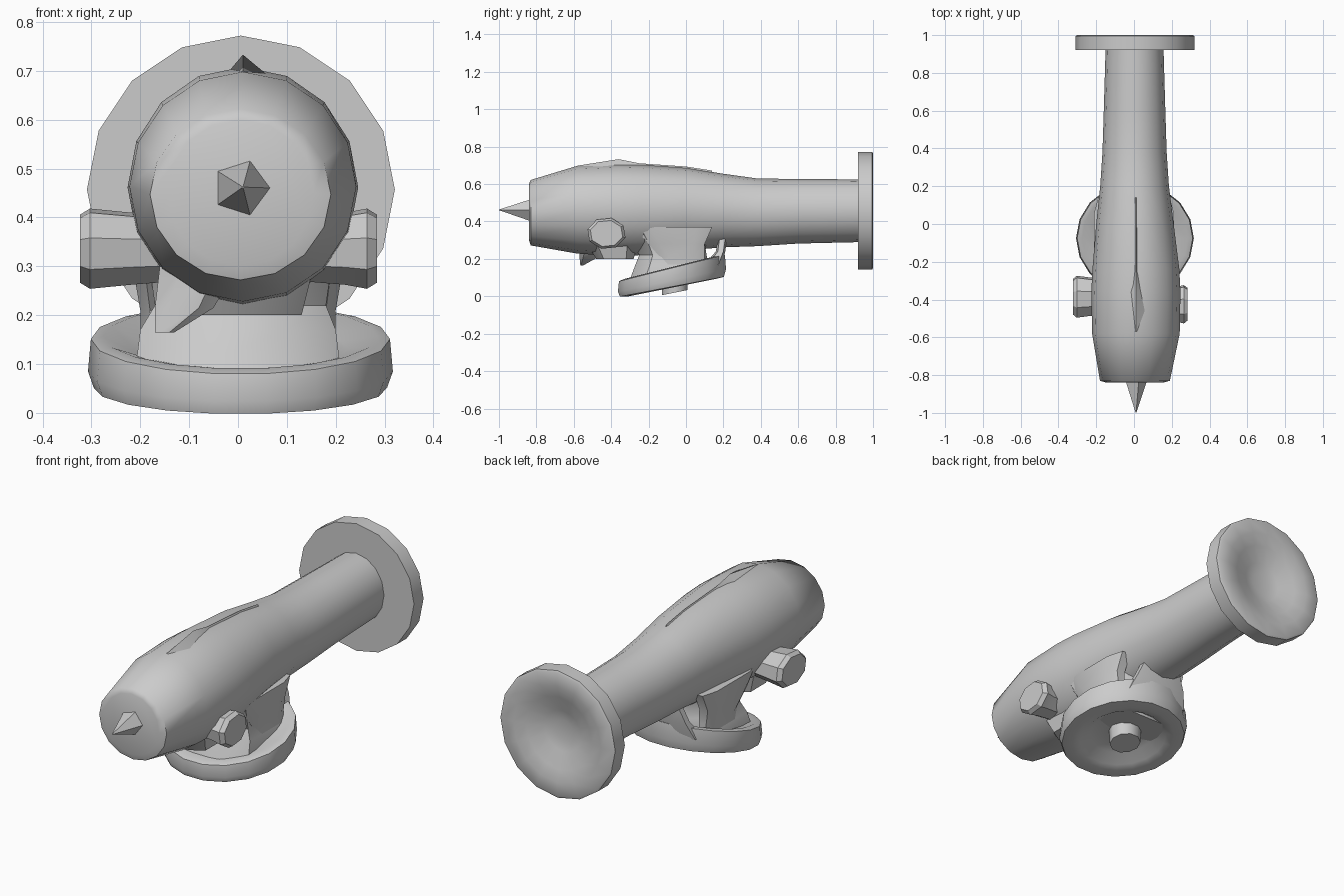
import bpy, bmesh, math

if "Cube" in bpy.data.objects:
    bpy.data.objects.remove(bpy.data.objects["Cube"])


def finish(name, bm, angle=40):
    bmesh.ops.remove_doubles(bm, verts=bm.verts, dist=1e-5)
    bmesh.ops.recalc_face_normals(bm, faces=bm.faces)
    mesh = bpy.data.meshes.new(name)
    bm.to_mesh(mesh)
    bm.free()
    ob = bpy.data.objects.new(name, mesh)
    bpy.context.collection.objects.link(ob)
    bpy.ops.object.select_all(action='DESELECT')
    ob.select_set(True)
    bpy.context.view_layer.objects.active = ob
    bpy.ops.object.shade_smooth_by_angle(angle=math.radians(angle))
    return ob


def loft(name, rings, angle=40):
    """Skin a list of equally long point rings and cap both ends."""
    bm = bmesh.new()
    loops = [[bm.verts.new(p) for p in ring] for ring in rings]
    n = len(loops[0])
    for a, b in zip(loops, loops[1:]):
        for i in range(n):
            j = (i + 1) % n
            bm.faces.new((a[i], a[j], b[j], b[i]))
    bm.faces.new(loops[0])
    bm.faces.new(loops[-1])
    return finish(name, bm, angle)


def ring_y(y, cx, rx, z0, z1, n=16):
    """Oval cross-section standing across the y axis."""
    cz, rz = (z0 + z1) / 2, (z1 - z0) / 2
    return [(cx + rx * math.cos(t), y, cz + rz * math.sin(t))
            for t in (2 * math.pi * i / n for i in range(n))]


def tilted_ring(r, z, slope=0.2, cy=-0.075, n=18):
    """Horizontal circle whose height rises towards the back."""
    out = []
    for i in range(n):
        t = 2 * math.pi * i / n
        y = cy + r * 0.94 * math.sin(t)
        out.append((0.005 + r * math.cos(t), y, z + slope * (y + 0.36)))
    return out


def block(name, levels):
    """Tapered bracket from (z, x0, x1, y0, y1) levels with cut corners."""
    rings = []
    for z, x0, x1, y0, y1 in levels:
        cx, cy = (x1 - x0) * 0.25, (y1 - y0) * 0.2
        rings.append([(x0 + cx, y0, z), (x1 - cx, y0, z), (x1, y0 + cy, z),
                      (x1, y1 - cy, z), (x1 - cx, y1, z), (x0 + cx, y1, z),
                      (x0, y1 - cy, z), (x0, y0 + cy, z)])
    return loft(name, rings, 40)


# Main barrel: bulging front, slimmer tail
loft("barrel", [ring_y(*s) for s in (
    (-0.84, 0.005, 0.150, 0.300, 0.600),
    (-0.83, 0.005, 0.185, 0.272, 0.622),
    (-0.58, 0.01, 0.232, 0.228, 0.698),
    (-0.36, 0.01, 0.236, 0.215, 0.708),
    (-0.24, 0.01, 0.230, 0.220, 0.704),
    (0.0, 0.005, 0.205, 0.245, 0.688),
    (0.20, 0.003, 0.182, 0.262, 0.655),
    (0.38, 0.003, 0.170, 0.268, 0.630),
    (0.60, 0.003, 0.163, 0.282, 0.627),
    (0.94, 0.003, 0.153, 0.290, 0.625))], 60)

# Thin sighting ridge along the top
loft("top_ridge", [[(0.01 - w, y, 0.65), (0.01 + w, y, 0.65), (0.01, y, z)]
                   for y, w, z in ((-0.57, 0.10, 0.70), (-0.36, 0.07, 0.733),
                                   (-0.25, 0.04, 0.711), (0.0, 0.02, 0.694),
                                   (0.14, 0.01, 0.672))], 30)

# Pointed nose
loft("nose_spike", [ring_y(-0.82, 0.006, 0.066, 0.395, 0.525, 5),
                    ring_y(-0.999, 0.01, 0.002, 0.46, 0.464, 5)], 20)

# Rear flange with a dished back
flange = [(0.92, 0.315), (0.995, 0.315), (1.0, 0.305), (1.0, 0.24),
          (0.985, 0.18), (0.955, 0.10), (0.945, 0.05)]
loft("rear_flange", [ring_y(0.92, 0.006, 0.12, 0.34, 0.58)] +
     [ring_y(y, 0.006, r, 0.457 - r, 0.457 + r) for y, r in flange], 50)

# Tilted foot disc, hollow underneath, thicker towards the back
loft("foot_disc", [tilted_ring(*p) for p in (
    (0.08, 0.035), (0.16, 0.03), (0.21, -0.002), (0.25, -0.011),
    (0.30, -0.003, 0.19), (0.312, 0.025, 0.21), (0.306, 0.08, 0.25),
    (0.28, 0.085, 0.25), (0.22, 0.075, 0.2), (0.10, 0.075, 0.2))], 50)
loft("foot_hub", [tilted_ring(0.075, -0.04, 0.2, -0.06, 10),
                  tilted_ring(0.08, 0.06, 0.2, -0.06, 10)])

# Swivel bracket between the foot and the barrel
block("swivel_bracket", [(0.09, -0.21, 0.21, -0.30, 0.10),
                         (0.17, -0.20, 0.20, -0.27, 0.12),
                         (0.22, -0.17, 0.18, -0.25, 0.11),
                         (0.29, -0.18, 0.19, -0.28, 0.10),
                         (0.35, -0.20, 0.205, -0.32, 0.12)])
block("rear_strut", [(0.16, -0.17, 0.17, 0.09, 0.19),
                     (0.24, -0.14, 0.14, 0.16, 0.21),
                     (0.31, -0.11, 0.11, 0.17, 0.22)])

# Cheeks clamping the barrel on both sides
for side, s in (("left", -1), ("right", 1)):
    low, high = sorted((s * 0.12, s * 0.20)), sorted((s * 0.12, s * 0.212))
    block(side + "_cheek", [(0.14, *low, -0.15, 0.10),
                            (0.21, *low, -0.14, 0.10),
                            (0.28, *high, -0.20, 0.10),
                            (0.37, *high, -0.28, 0.14)])


def side_knob(name, s, reach, y0, y1):
    """Faceted knob along x, widening outwards."""
    cy, ry = (y0 + y1) / 2, (y1 - y0) / 2
    rings = []
    for x, k in ((0.12, 0.8), (0.22, 0.9), (reach - 0.02, 1.0), (reach, 0.85)):
        rings.append([(s * x, cy + k * ry * math.cos(t),
                       0.336 + k * 0.085 * math.sin(t))
                      for t in (math.pi / 6 + i * math.pi / 4 for i in range(8))])
    return loft(name, rings, 25)


side_knob("left_knob", -1, 0.323, -0.50, -0.27)
side_knob("right_knob", 1, 0.284, -0.53, -0.32)

# Small catch and pad under the front of the barrel
block("front_catch", [(0.165, -0.17, -0.13, -0.565, -0.55),
                      (0.215, -0.17, -0.05, -0.57, -0.46),
                      (0.30, -0.16, 0.0, -0.57, -0.38)])
block("belly_pad", [(0.20, -0.13, 0.13, -0.48, -0.28),
                    (0.28, -0.15, 0.15, -0.53, -0.26)])
